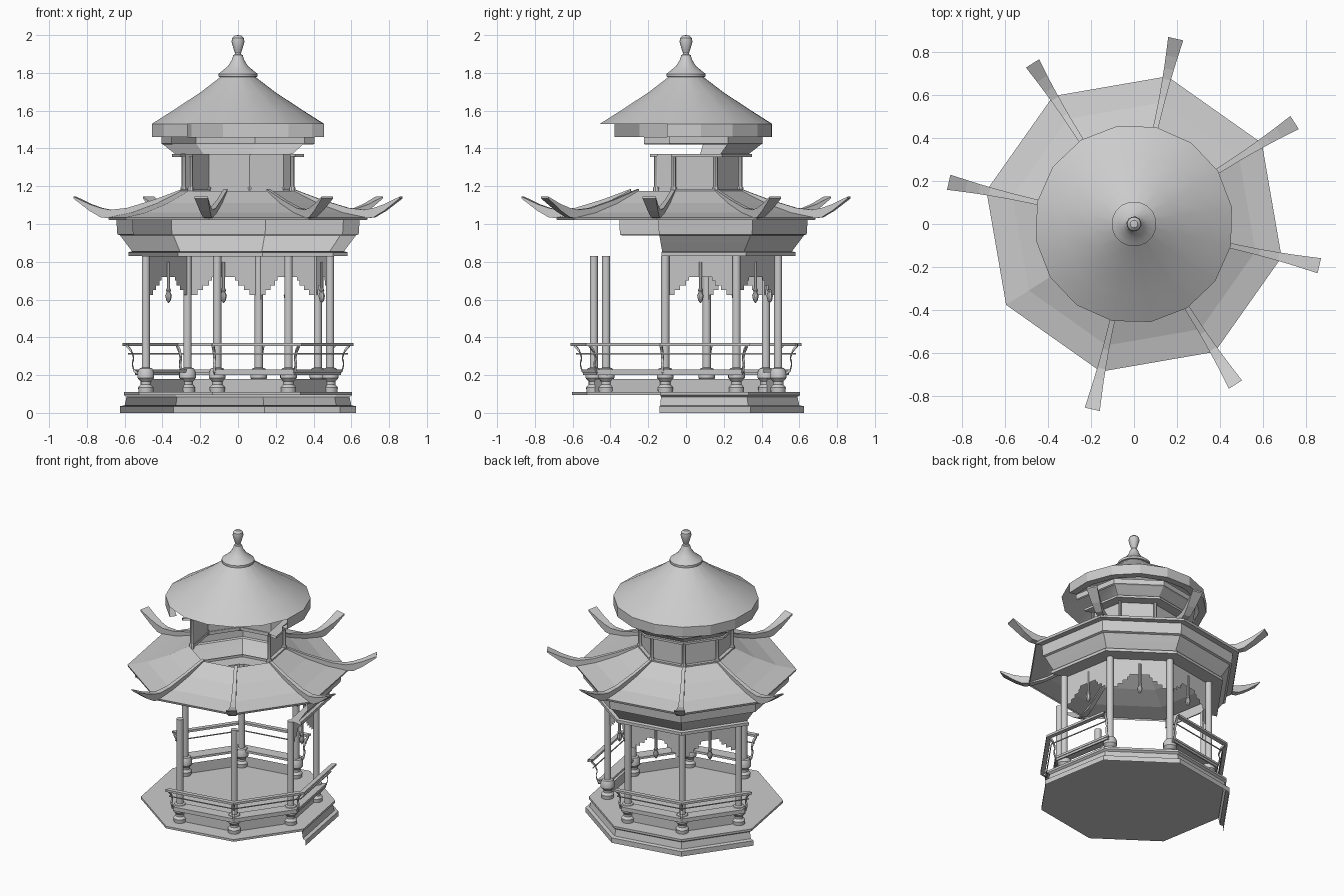
import bpy, bmesh, math
from math import cos, sin, radians
from mathutils import Matrix

START = -12.7          # angle of the first corner, degrees
if "Cube" in bpy.data.objects:
    bpy.data.objects.remove(bpy.data.objects["Cube"], do_unlink=True)

stone = bpy.data.materials.new("pale_grey")
stone.use_nodes = True
GREY = (0.6, 0.6, 0.6, 1)
stone.diffuse_color = GREY
stone.node_tree.nodes["Principled BSDF"].inputs["Base Color"].default_value = GREY


def finish(name, bm, smooth=False):
    bmesh.ops.remove_doubles(bm, verts=bm.verts, dist=0.0005)
    mesh = bpy.data.meshes.new(name)
    bm.to_mesh(mesh)
    bm.free()
    mesh.materials.append(stone)
    obj = bpy.data.objects.new(name, mesh)
    bpy.context.collection.objects.link(obj)
    if smooth:
        bpy.ops.object.select_all(action='DESELECT')
        obj.select_set(True)
        bpy.context.view_layer.objects.active = obj
        bpy.ops.object.shade_smooth_by_angle(angle=radians(35))
    return obj


def polar(r, corner, z, sides=8):
    a = radians(START + corner * 360 / sides)
    return (r * cos(a), r * sin(a), z)


def sweep(bm, profile, first=0, last=8, sides=8):
    """Sweep a radius/height profile, listed bottom up, round some sides."""
    rows = [[bm.verts.new(polar(r, k, z, sides)) for r, z in profile]
            for k in range(first, last + 1)]
    for a, b in zip(rows, rows[1:]):
        for i in range(len(profile) - 1):
            bm.faces.new((a[i], b[i], b[i + 1], a[i + 1]))


def ring(name, profile, first=0, last=8, sides=8, smooth=False):
    bm = bmesh.new()
    sweep(bm, profile, first, last, sides)
    return finish(name, bm, smooth)


def band(r0, r1, z0, z1):
    """Closed rectangular profile."""
    return [(r0, z0), (r1, z0), (r1, z1), (r0, z1), (r0, z0)]


def lathe(name, profile, x=0, y=0, sides=12):
    bm = bmesh.new()
    sweep(bm, profile, 0, sides, sides)
    bmesh.ops.translate(bm, verts=bm.verts, vec=(x, y, 0))
    return finish(name, bm, True)


def loft(name, stations, corner):
    """Rectangular bar along a corner: (radius, top, bottom, half width)."""
    bm = bmesh.new()
    rows = [[bm.verts.new(p) for p in ((r, -w, b), (r, w, b), (r, w, t), (r, -w, t))]
            for r, t, b, w in stations]
    for a, b in zip(rows, rows[1:]):
        for i in range(4):
            j = (i + 1) % 4
            bm.faces.new((a[i], a[j], b[j], b[i]))
    bm.faces.new(rows[0])
    bm.faces.new(rows[-1][::-1])
    bmesh.ops.recalc_face_normals(bm, faces=bm.faces)
    bm.transform(Matrix.Rotation(radians(START + 45 * corner), 4, 'Z'))
    return finish(name, bm)


# Base and floor; the moulded wall runs round the rear half only
ring("base_wall", [(0.64, 0), (0.64, 0.035), (0.615, 0.04), (0.605, 0.085), (0.62, 0.095)], 0, 4)
ring("floor_slab", [(0, 0.095), (0.62, 0.095), (0.62, 0.11), (0, 0.11)])

# Columns with turned bases
for k in (0, 1, 2, 3, 4, 6, 7):
    x, y, _ = polar(0.5, k, 0)
    lathe("column", [(0.022, 0.2), (0.022, 0.83), (0, 0.83)], x, y)
    lathe("column_base", [(0.04, 0.11), (0.042, 0.135), (0.028, 0.15), (0.028, 0.165),
                          (0.045, 0.185), (0.045, 0.215), (0.035, 0.235), (0.02, 0.24)], x, y)

# Benches with plinths, back rails and curved supports
for first, last in ((2, 4), (6, 9)):
    ring("bench_plinth", [(0.5, 0.11), (0.5, 0.18)], first, last)
    ring("bench_seat", band(0.48, 0.565, 0.215, 0.23), first, last)
    ring("seat_trim", band(0.55, 0.56, 0.2, 0.215), first, last)
    ring("top_rail", band(0.595, 0.627, 0.355, 0.37), first, last)
    ring("middle_rail", band(0.59, 0.596, 0.31, 0.316), first, last)
    for k in range(first, last + 1):
        curve = [(0.53, 0.2), (0.565, 0.225), (0.575, 0.26), (0.565, 0.29),
                 (0.58, 0.33), (0.605, 0.358)]
        loft("rail_support", [(r, z + 0.008, z - 0.008, 0.007) for r, z in curve], k)

# Hanging fretwork with stepped corner brackets and mid-span pendants
bm = bmesh.new()
STEPS = 24
for k in range(4):
    for i in range(STEPS):
        u = abs(2 * (i + 0.5) / STEPS - 1)
        low = 0.72 if u < 0.35 else 0.70 - 0.025 * round((u - 0.35) * 6)
        t0, t1 = k + i / STEPS, k + (i + 1) / STEPS
        pts = []
        for t, z in ((t0, low), (t1, low), (t1, 0.83), (t0, 0.83)):
            f = t - k
            a, b = polar(0.49, k, z), polar(0.49, k + 1, z)
            pts.append(bm.verts.new([p * (1 - f) + q * f for p, q in zip(a, b)]))
        bm.faces.new(pts)
finish("hanging_fretwork", bm)
for k in range(4):
    x, y, _ = polar(0.45, k + 0.5, 0)
    lathe("pendant", [(0, 0.58), (0.012, 0.595), (0.018, 0.62), (0.01, 0.64),
                      (0.014, 0.65), (0.009, 0.66), (0.009, 0.8)], x, y, 8)

# Lower cornice and roof
ring("lower_cornice", [(0.49, 0.83), (0.595, 0.83), (0.595, 0.85), (0.575, 0.855),
                       (0.61, 0.9), (0.64, 0.94)], 0, 4)
ring("cornice_band", [(0.64, 0.94), (0.655, 0.945), (0.66, 1.02), (0.7, 1.02)], 0, 5)
ring("lower_roof", [(0.7, 1.02), (0.705, 1.035), (0.58, 1.06), (0.44, 1.11), (0.31, 1.175)])

# Upturned roof ridges
ridge = [(0.30, 1.185, 1.15, 0.011), (0.45, 1.13, 1.09, 0.012), (0.6, 1.085, 1.04, 0.015),
         (0.69, 1.075, 1.03, 0.02), (0.74, 1.085, 1.035, 0.023), (0.8, 1.105, 1.07, 0.028),
         (0.885, 1.145, 1.135, 0.036)]
for k in (0, 1, 2, 3, 4, 6, 7):
    loft("roof_ridge", ridge, k)

# Drum between the roofs, with corner posts
ring("drum_foot", band(0.28, 0.31, 1.165, 1.185), 0, 5)
ring("drum", [(0.285, 1.16), (0.285, 1.36)], 0, 5)
for k in range(6):
    x, y, _ = polar(0.295, k, 0)
    lathe("drum_post", [(0.018, 1.16), (0.018, 1.19), (0.011, 1.2), (0.011, 1.36)], x, y, 8)
ring("drum_plate", band(0.285, 0.358, 1.355, 1.37), 0, 5)

# Upper eaves and roof
ring("upper_soffit", [(0.34, 1.37), (0.36, 1.385), (0.405, 1.42)], 1, 4)
ring("upper_band", [(0.405, 1.42), (0.415, 1.425), (0.415, 1.46)], 0, 5)
ring("roof_fascia", [(0.415, 1.46), (0.463, 1.46), (0.463, 1.53)], 0, 11, 16)
ring("upper_roof", [(0.463, 1.53), (0.34, 1.607), (0.2, 1.698), (0.085, 1.785)], 0, 16, 16, True)

# Cap and finial
lathe("roof_cap", [(0.085, 1.775), (0.105, 1.78), (0.105, 1.795), (0.085, 1.81), (0.055, 1.835),
                   (0.035, 1.865), (0.025, 1.895), (0, 1.9)], sides=16)
lathe("finial", [(0.022, 1.89), (0.016, 1.905), (0.024, 1.925), (0.035, 1.965),
                 (0.032, 1.985), (0.018, 1.998), (0, 2.0)])
